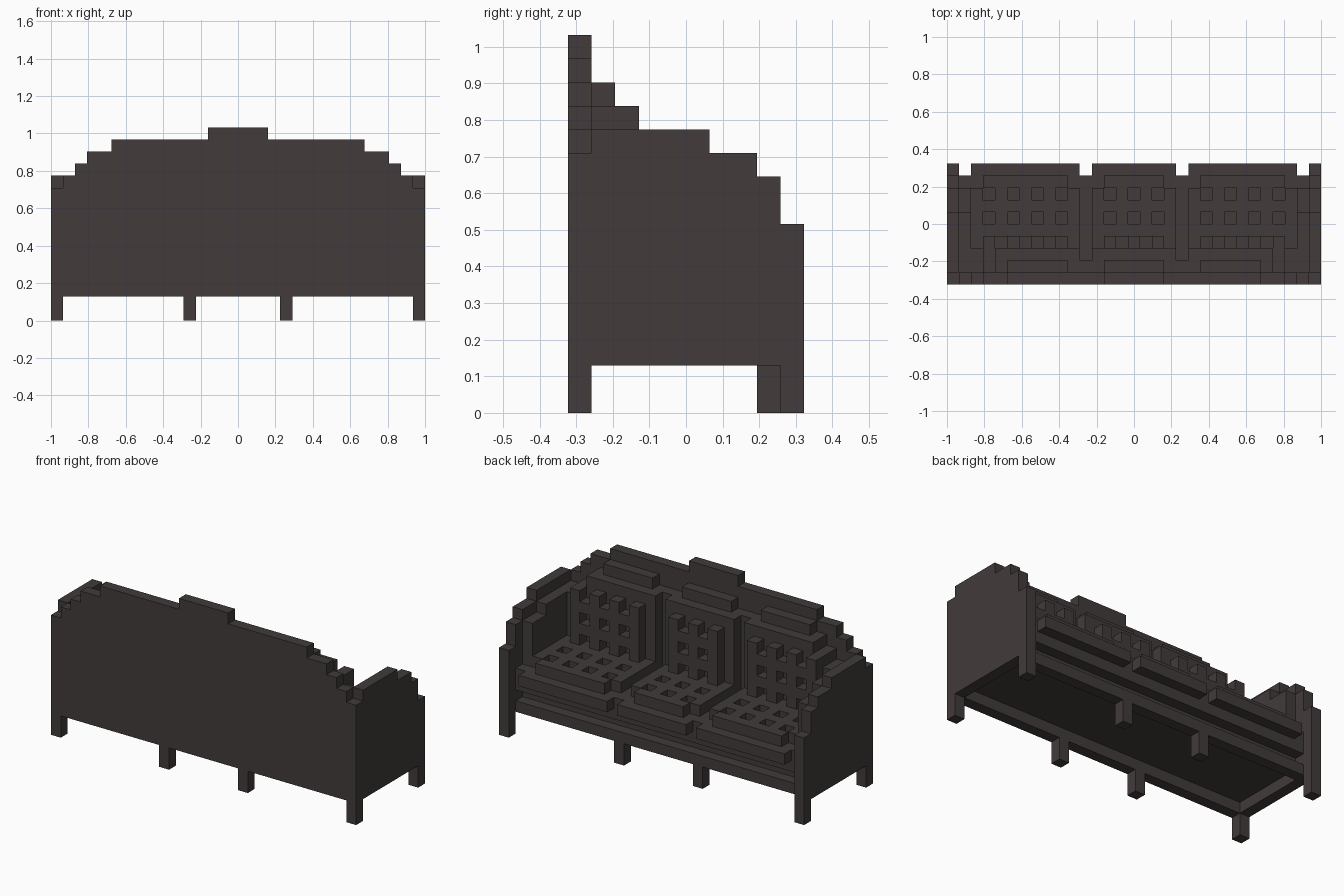
import bpy, bmesh
from mathutils import Matrix, Vector

if "Cube" in bpy.data.objects:
    bpy.data.objects.remove(bpy.data.objects["Cube"])

U = 2 / 31  # size of one block

# Dark upholstery colour
colour = (0.054, 0.044, 0.043, 1)
fabric = bpy.data.materials.new("dark_brown")
fabric.use_nodes = True
fabric.diffuse_color = colour
bsdf = next(n for n in fabric.node_tree.nodes if n.type == "BSDF_PRINCIPLED")
bsdf.inputs["Base Color"].default_value = colour
bsdf.inputs["Roughness"].default_value = 0.9


def build(name, boxes, mirror=False):
    """One object from boxes (x0, x1, y0, y1, z0, z1) in blocks."""
    if mirror:
        boxes = boxes + [(-b[1], -b[0], *b[2:]) for b in boxes]
    bm = bmesh.new()
    for x0, x1, y0, y1, z0, z1 in boxes:
        size = Vector((x1 - x0, y1 - y0, z1 - z0)) * U
        centre = Vector((x0 + x1, y0 + y1, z0 + z1)) * U / 2
        bmesh.ops.create_cube(bm, size=1, matrix=Matrix.Translation(centre) @ Matrix.Diagonal(size).to_4x4())
    mesh = bpy.data.meshes.new(name)
    bm.to_mesh(mesh)
    bm.free()
    mesh.materials.append(fabric)
    obj = bpy.data.objects.new(name, mesh)
    bpy.context.collection.objects.link(obj)
    return obj


# Legs
build("corner_legs", [(14.5, 15.5, y, y + 1, 0, 2) for y in (-5, 4)], mirror=True)
build("middle_legs", [(3.5, 4.5, y, y + 1, 0, 2) for y in (-5, 3)], mirror=True)

# Base with open underside and a recessed groove above the rail
build("seat_base", [(-14.5, 14.5, -4, 3, 3, 4), (-14.5, 14.5, -4, 4, 4, 5)])
build("lower_rail", [(-14.5, 14.5, 3, 4, 2, 3)])
build("seat_deck", [(-13.5, 13.5, -4, 4, 5, 6), (13.5, 14.5, 3, 4, 5, 6), (-14.5, -13.5, 3, 4, 5, 6)])

# Stepped back panel
build("back_panel", [(-w, w, -5, -4, z0, z1) for w, z0, z1 in
                     ((14.5, 2, 12), (13.5, 12, 13), (12.5, 13, 14), (10.5, 14, 15), (2.5, 15, 16))])
build("back_inner_panel", [(-w, w, -4, -3, z0, z1) for w, z0, z1 in
                           ((13.5, 6, 11), (12.5, 11, 12), (11.5, 12, 13))])

# Stepped arms: outer panel and thinner inner padding
build("arm_panels", [(14.5, 15.5, y0, y1, 2, top) for y0, y1, top in
                     ((-5, -4, 11), (-4, 1, 12), (1, 3, 11), (3, 4, 10), (4, 5, 8))], mirror=True)
build("arm_padding", [(13.5, 14.5, -4, 1, 5, 11), (13.5, 14.5, 1, 3, 5, 10)], mirror=True)

# Three seat and back cushions; button columns sit on every second block
cushions = (("right", -13.5, -4.5), ("middle", -3.5, 3.5), ("left", 4.5, 13.5))
for side, x0, x1 in cushions:
    count = int(x1 - x0) // 2
    columns = [x0 + 1 + 2 * i for i in range(count)]
    webs = [(x0, x0 + 1), (x1 - 1, x1)] + [(c + 1, c + 2) for c in columns[:-1]]

    # Seat cushion with two rows of square dimples and a front roll
    seat = [(x0, x1, 4, 5, 5, 6), (x0, x1, -3, 0, 6, 7), (x0, x1, 1, 2, 6, 7),
            (x0 + 1, x1 - 1, 3, 4, 6, 7)]
    for y in (0, 2):
        seat += [(a, b, y, y + 1, 6, 7) for a, b in webs]
    build(side + "_seat_cushion", seat)

    # Back cushion, stepped where it meets the arms
    back = [(max(x0, -w), min(x1, w), -3, -2, z0, z1) for w, z0, z1 in
            ((13.5, 7, 11), (12.5, 11, 12), (11.5, 12, 13))]
    build(side + "_back_cushion", back)

    # Lattice of upright and cross ribs on the back cushion
    ribs = [(c, c + 1, -2, -1, 7, 12) for c in columns]
    for c in columns[:-1]:
        ribs += [(c + 1, c + 2, -2, -1, z, z + 1) for z in (8, 10)]
    build(side + "_back_ribs", ribs)

    # Top roll above the back cushion
    roll_x0, roll_x1 = max(x0 + 1, -10.5), min(x1 - 1, 10.5)
    build(side + "_top_roll", [(roll_x0, roll_x1, -4, -3, 13, 14)])
